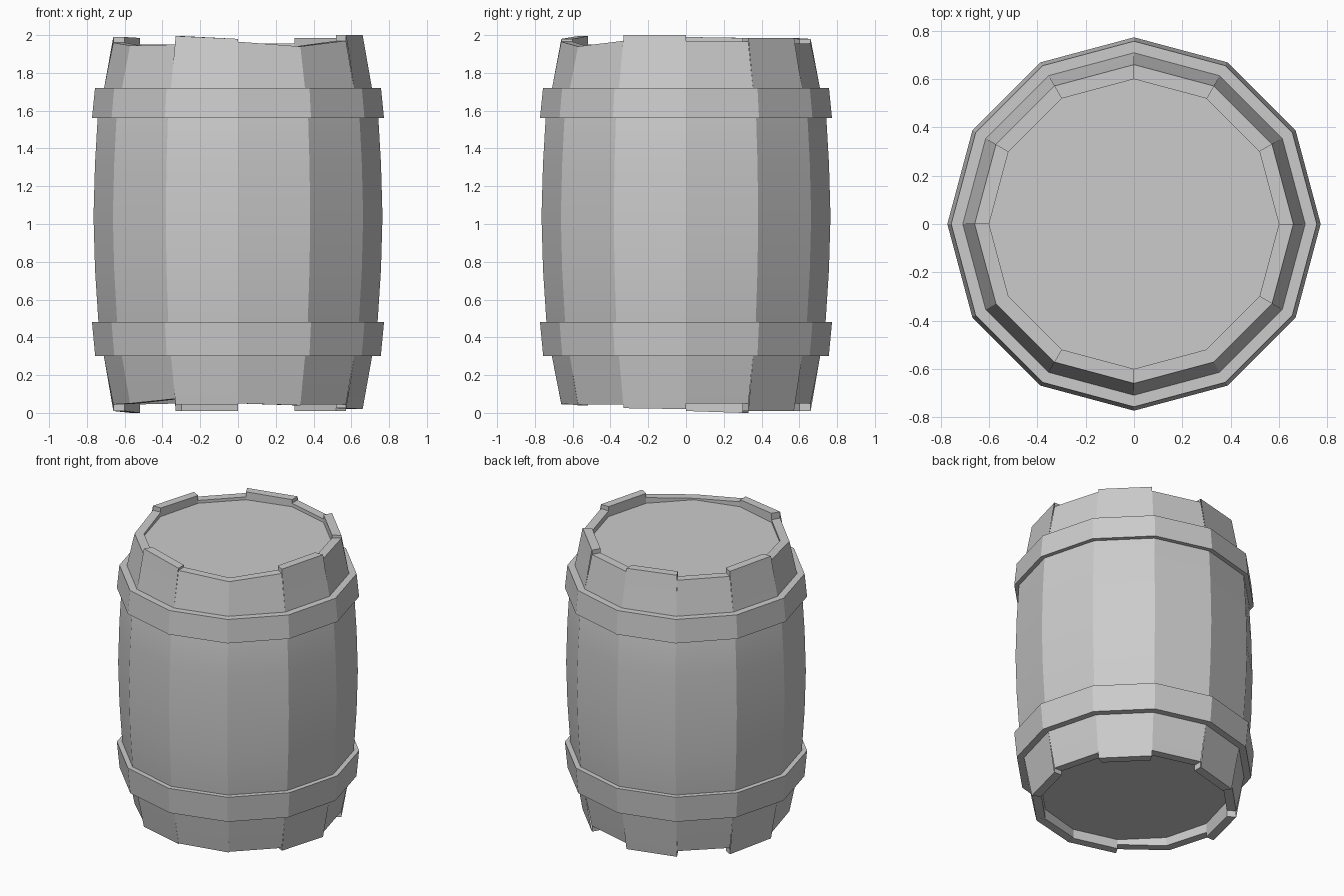
import bpy, bmesh
from math import cos, sin, pi

if "Cube" in bpy.data.objects:
    bpy.data.objects.remove(bpy.data.objects["Cube"])

N = 12


def pt(r, k, z):
    a = 2 * pi * k / N
    return (r * cos(a), r * sin(a), z)


def finish(bm, name):
    bmesh.ops.remove_doubles(bm, verts=bm.verts, dist=0.0005)
    bmesh.ops.dissolve_degenerate(bm, edges=bm.edges, dist=0.0001)
    bmesh.ops.recalc_face_normals(bm, faces=bm.faces)
    me = bpy.data.meshes.new(name)
    bm.to_mesh(me)
    bm.free()
    ob = bpy.data.objects.new(name, me)
    bpy.context.collection.objects.link(ob)
    bpy.ops.object.select_all(action='DESELECT')
    ob.select_set(True)
    bpy.context.view_layer.objects.active = ob
    bpy.ops.object.shade_smooth_by_angle(angle=0.26)
    return ob


def quad(bm, pts):
    bm.faces.new([bm.verts.new(p) for p in pts])


# Uneven stave ends: (start, end) height of each stave, counter-clockwise from +x
TOP = [(1.97, 1.965), (1.985, 1.985), (1.955, 1.955), (1.98, 1.985),
       (1.95, 1.95), (1.985, 1.99), (1.96, 1.945), (1.945, 1.95),
       (1.995, 1.98), (1.965, 1.94), (1.94, 1.97), (2.0, 2.0)]
BOTTOM = [(0.05, 0.05), (0.01, 0.01), (0.05, 0.05), (0.01, 0.01),
          (0.05, 0.045), (0.0, 0.01), (0.045, 0.05), (0.05, 0.075),
          (0.045, 0.045), (0.05, 0.04), (0.045, 0.045), (0.025, 0.02)]
BODY = [(0.71, 0.30), (0.739, 0.48), (0.757, 0.76), (0.765, 1.04),
        (0.757, 1.32), (0.743, 1.56), (0.709, 1.72)]
R_OUT, R_IN = 0.66, 0.60
HEAD_TOP, HEAD_BOTTOM = 1.93, 0.11


def stave_profile(bottom, top):
    return ([(R_IN, HEAD_BOTTOM), (R_IN, bottom), (R_OUT, bottom)] + BODY
            + [(R_OUT, top), (R_IN, top), (R_IN, HEAD_TOP)])


# Staves: bulging sides, rims and inner lips
bm = bmesh.new()
for k in range(N):
    a = stave_profile(BOTTOM[k][0], TOP[k][0])
    b = stave_profile(BOTTOM[k][1], TOP[k][1])
    for i in range(len(a) - 1):
        quad(bm, [pt(a[i][0], k, a[i][1]), pt(b[i][0], k + 1, b[i][1]),
                  pt(b[i + 1][0], k + 1, b[i + 1][1]), pt(a[i + 1][0], k, a[i + 1][1])])
    # End steps between neighbouring staves
    for ends in (TOP, BOTTOM):
        z0, z1 = ends[k - 1][1], ends[k][0]
        if abs(z0 - z1) > 0.002:
            quad(bm, [pt(R_IN, k, z0), pt(R_OUT, k, z0), pt(R_OUT, k, z1), pt(R_IN, k, z1)])
# Flat heads
for z in (HEAD_TOP, HEAD_BOTTOM):
    bm.faces.new([bm.verts.new(pt(R_IN, k, z)) for k in range(N)])
body = finish(bm, "barrel_staves")
# Orient every face outward explicitly, since the steps make the shell non-manifold
for_flip = bmesh.new()
for_flip.from_mesh(body.data)
for f in for_flip.faces:
    c, n = f.calc_center_median(), f.normal
    r = (c.x ** 2 + c.y ** 2) ** 0.5
    radial = (n.x * c.x + n.y * c.y) / max(r, 0.001)
    if abs(n.z) > 0.7:
        wrong = n.z * (c.z - 1) < 0
    elif abs(radial) > 0.5:
        wrong = radial * (r - 0.61) < 0
    else:
        wrong = False
    if wrong:
        f.normal_flip()
for_flip.to_mesh(body.data)
for_flip.free()


# Hoops
def hoop(name, profile):
    bm = bmesh.new()
    for k in range(N):
        for (r0, z0), (r1, z1) in zip(profile, profile[1:] + profile[:1]):
            quad(bm, [pt(r0, k, z0), pt(r0, k + 1, z0), pt(r1, k + 1, z1), pt(r1, k, z1)])
    finish(bm, name)


hoop("lower_hoop", [(0.70, 0.30), (0.756, 0.30), (0.773, 0.48), (0.73, 0.48)])
hoop("upper_hoop", [(0.73, 1.56), (0.773, 1.56), (0.757, 1.72), (0.70, 1.72)])
